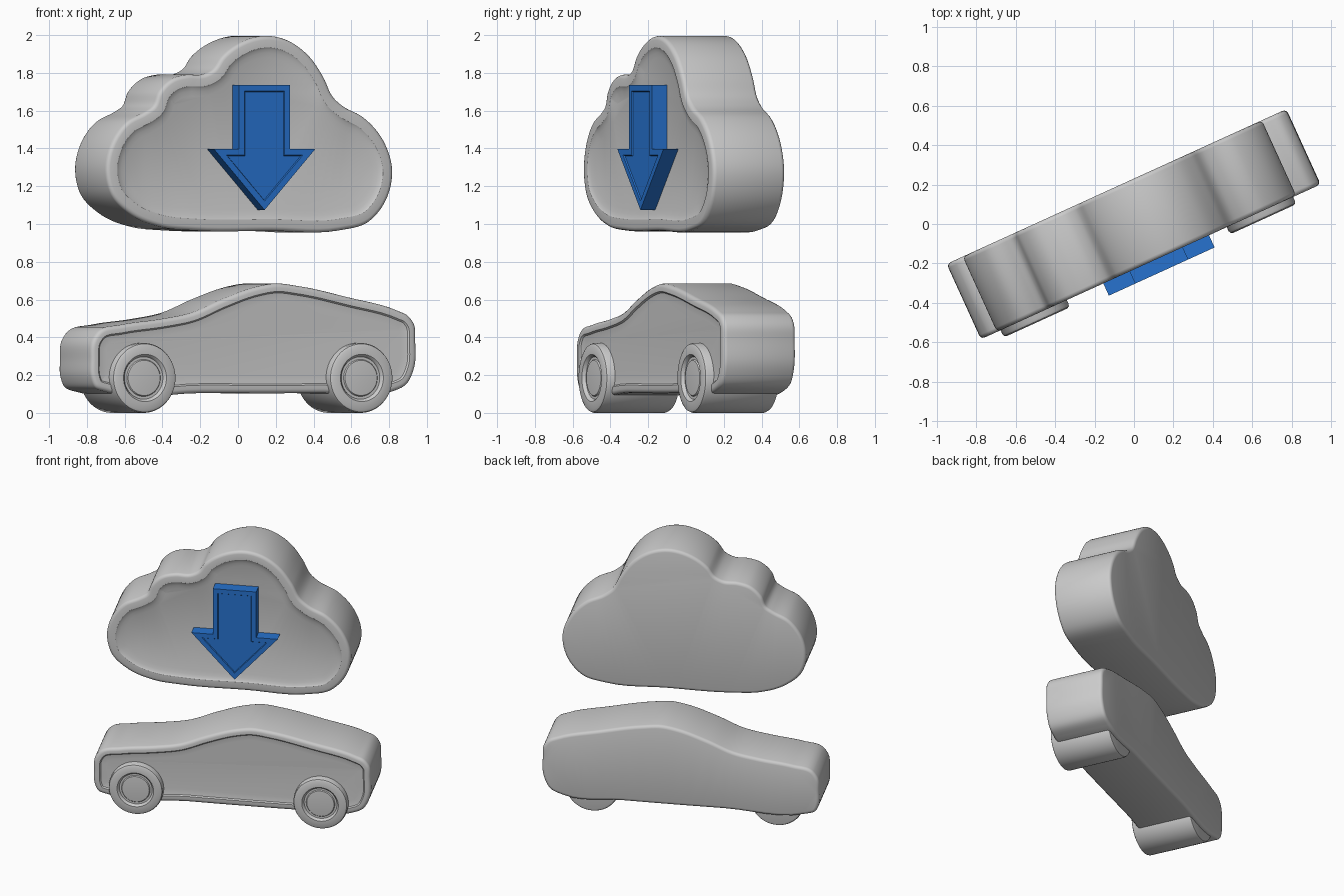
import bpy, bmesh, math
from mathutils import Vector, Matrix

if "Cube" in bpy.data.objects:
    bpy.data.objects.remove(bpy.data.objects["Cube"])

TURN = Matrix.Rotation(math.radians(24.5), 4, 'Z')


def smooth_loop(pts, steps=6):
    """Closed smooth curve through the points."""
    p = [Vector(q) for q in pts]
    n = len(p)

    def tangent(i):
        a, b = p[i] - p[i - 1], p[(i + 1) % n] - p[i]
        la, lb = a.length, b.length
        return (a / la * lb + b / lb * la) / (la + lb)

    out = []
    for i in range(n):
        q, r = p[i], p[(i + 1) % n]
        h = (r - q).length
        m0, m1 = tangent(i) * h, tangent((i + 1) % n) * h
        for k in range(steps):
            t = k / steps
            out.append(q * (2*t**3 - 3*t*t + 1) + m0 * (t**3 - 2*t*t + t)
                       + r * (3*t*t - 2*t**3) + m1 * (t**3 - t*t))
    return out


def seg_dist(q, a, b):
    ab = b - a
    t = max(0, min(1, (q - a).dot(ab) / ab.length_squared))
    return (q - a - ab * t).length


def inset(p, d):
    """Inward mitred offset of a counter-clockwise loop; folded points are collapsed."""
    if d == 0:
        return p
    n = len(p)
    out = []
    for i in range(n):
        a = (p[i] - p[i - 1]).normalized()
        b = (p[(i + 1) % n] - p[i]).normalized()
        na, nb = Vector((-a.y, a.x)), Vector((-b.y, b.x))
        out.append(p[i] + (na + nb) * d / max(0.15, 1 + na.dot(nb)))
    good = [min(seg_dist(q, p[k - 1], p[k]) for k in range(n)) > d * 0.97 for q in out]
    res = []
    for i in range(n):
        k = 0
        while k < n // 2 and not (good[(i + k) % n] or good[i - k]):
            k += 1
        res.append(out[(i + k) % n] if good[(i + k) % n] else out[i - k])
    return res


def loft(name, rings, color=None, angle=30):
    """Skin a stack of closed 3D rings, cap both ends and turn to the final heading."""
    bm = bmesh.new()
    vs = [[bm.verts.new(c) for c in r] for r in rings]
    n = len(vs[0])
    for r, s in zip(vs, vs[1:]):
        for i in range(n):
            j = (i + 1) % n
            bm.faces.new((r[i], r[j], s[j], s[i]))
    bm.faces.new(vs[0])
    bm.faces.new(vs[-1])
    bmesh.ops.remove_doubles(bm, verts=bm.verts, dist=1e-4)
    bmesh.ops.triangulate(bm, faces=[f for f in bm.faces if len(f.verts) > 4])
    bmesh.ops.recalc_face_normals(bm, faces=bm.faces)
    bm.transform(TURN)
    me = bpy.data.meshes.new(name)
    bm.to_mesh(me)
    bm.free()
    ob = bpy.data.objects.new(name, me)
    bpy.context.collection.objects.link(ob)
    if color:
        mat = bpy.data.materials.new(name + "_colour")
        mat.diffuse_color = color
        mat.use_nodes = True
        mat.node_tree.nodes["Principled BSDF"].inputs["Base Color"].default_value = mat.diffuse_color
        me.materials.append(mat)
    if angle:
        bpy.ops.object.select_all(action='DESELECT')
        ob.select_set(True)
        bpy.context.view_layer.objects.active = ob
        bpy.ops.object.shade_smooth_by_angle(angle=math.radians(angle))
    return ob


def plaque(name, loop, steps, **kw):
    """Extruded outline; steps are (inset, depth) from back to front."""
    loft(name, [[(q.x, v, q.y) for q in inset(loop, d)] for d, v in steps], **kw)


ROUND = [(.022, .21), (.011, .207), (.003, .199), (0, .188),
         (0, -.188), (.003, -.199), (.011, -.207), (.022, -.21)]

# Cloud: rounded block with stepped rim and shallow recess
cloud = smooth_loop([
    (-.35, .966), (.1, .964), (.5, .966), (.67, 1.01), (.773, 1.127), (.809, 1.286),
    (.756, 1.444), (.64, 1.566), (.523, 1.624), (.465, 1.672), (.408, 1.778),
    (.32, 1.894), (.203, 1.971), (.09, 1.996), (-.07, 1.963), (-.187, 1.884),
    (-.235, 1.82), (-.29, 1.793), (-.39, 1.79), (-.477, 1.767), (-.553, 1.698),
    (-.585, 1.625), (-.63, 1.595), (-.739, 1.54), (-.826, 1.429), (-.86, 1.286),
    (-.826, 1.153), (-.71, 1.048), (-.535, .984)])
plaque("cloud", cloud, ROUND + [(.062, -.21), (.072, -.203), (.09, -.2), (.115, -.192)])

# Car body: same construction
car = smooth_loop([
    (-.3, .105), (.4, .105), (.8, .11), (.89, .15), (.937, .24), (.943, .38),
    (.935, .47), (.9, .515), (.844, .54), (.553, .612), (.26, .672), (.13, .685),
    (.02, .668), (-.187, .60), (-.36, .53), (-.536, .497), (-.767, .467),
    (-.9, .435), (-.94, .38), (-.948, .28), (-.945, .19), (-.92, .135), (-.85, .11)])
plaque("car_body", car, ROUND + [(.042, -.21), (.05, -.202), (.062, -.2), (.09, -.198)])

# Down arrow with an inset front panel
cx = .028
half = [(.148, 1.397), (.148, 1.735)]
arrow = [Vector(q) for q in
         [(cx, 1.074), (cx + .295, 1.397)] + [(cx + x, z) for x, z in half]
         + [(cx - x, z) for x, z in reversed(half)] + [(cx - .295, 1.397)]]
plaque("down_arrow", arrow, [(0, -.188), (0, -.278), (.032, -.278), (.036, -.271)],
       color=(.02, .17, .62, 1), angle=None)

# Wheels: turned profile (radius, depth) running through the body
turned = [(.165, .185), (.179, .181), (.185, .17), (.185, -.232), (.18, -.244),
          (.168, -.25), (.125, -.25), (.118, -.244), (.112, -.232), (.098, -.232),
          (.093, -.239), (.085, -.24)]
N = 64
for name, u in (("front_wheel", -.655), ("rear_wheel", .607)):
    loft(name, [[(u + r * math.cos(2 * math.pi * k / N), v,
                  .185 + r * math.sin(2 * math.pi * k / N)) for k in range(N)]
                for r, v in turned])
